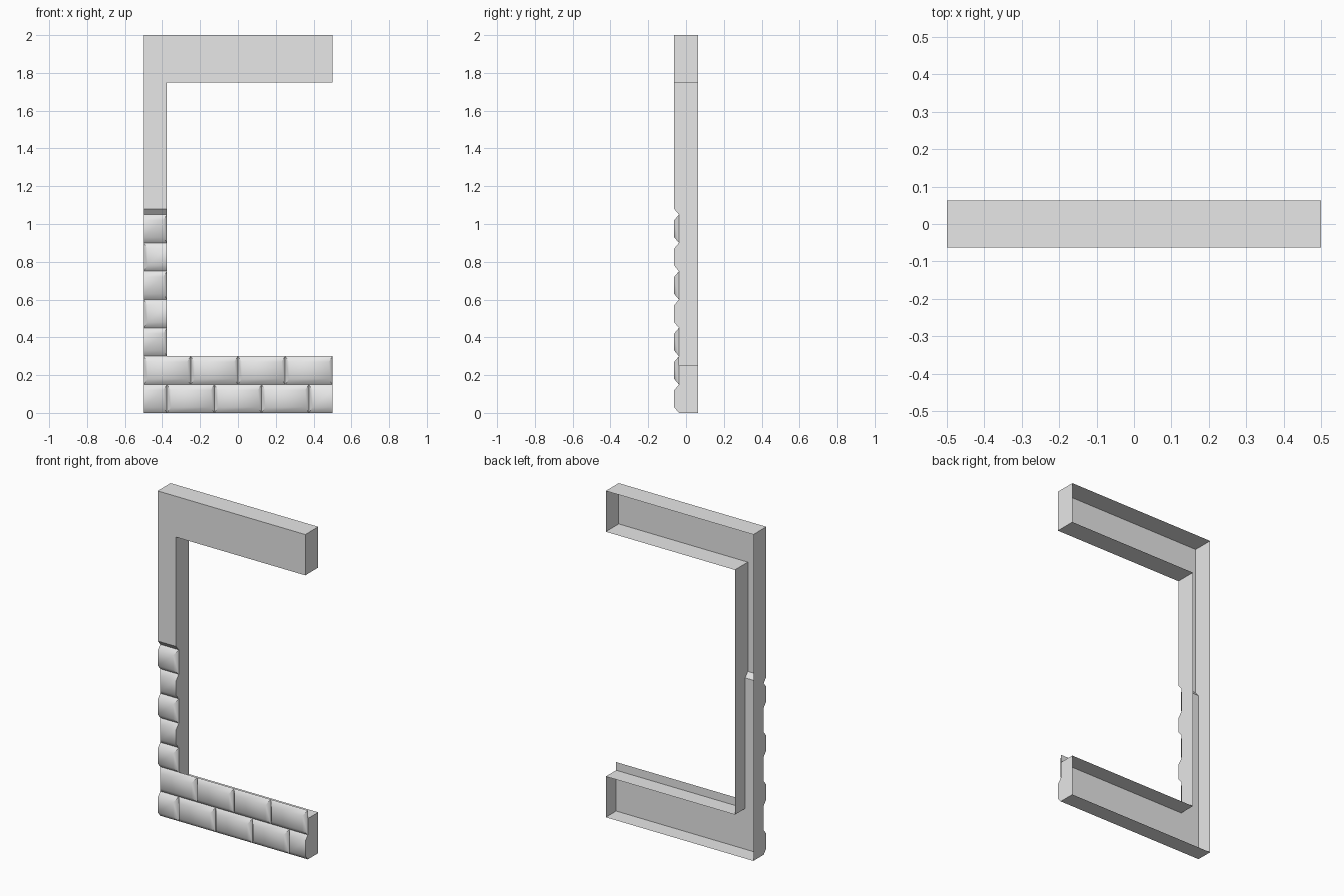
import bpy
import bmesh
import math
from mathutils import Vector

cube = bpy.data.objects.get("Cube")
if cube:
    bpy.data.objects.remove(cube, do_unlink=True)

# Overall sizes
LEFT, JAMB, RIGHT = -0.5, -0.375, 0.5
TOP, LINTEL, SILL = 2.0, 1.75, 0.25
BACK, FRONT, GROOVE = 0.0625, -0.0625, -0.0375
ROW, BRICK = 0.15, 0.25
SLOPE, END_SLOPE = 0.03, 0.02
ROWS, BASE_ROWS = 7, 2
BRICK_TOP = ROWS * ROW

grey = bpy.data.materials.new("plain grey")
grey.use_nodes = True
grey.diffuse_color = (0.8, 0.8, 0.8, 1)
grey.node_tree.nodes["Principled BSDF"].inputs["Base Color"].default_value = (0.8, 0.8, 0.8, 1)


def add_face(bm, points, outward):
    face = bm.faces.new([bm.verts.new(p) for p in points])
    face.normal_update()
    if face.normal.dot(Vector(outward)) < 0:
        face.normal_flip()


def make_object(name, bm, weld=True):
    if weld:
        bmesh.ops.remove_doubles(bm, verts=bm.verts[:], dist=0.0001)
    mesh = bpy.data.meshes.new(name)
    bm.to_mesh(mesh)
    bm.free()
    obj = bpy.data.objects.new(name, mesh)
    bpy.context.collection.objects.link(obj)
    mesh.materials.append(grey)
    return obj


def panel(name, corners, outward):
    bm = bmesh.new()
    add_face(bm, corners, outward)
    return make_object(name, bm)


def level_panel(name, x0, x1, front, z, up):
    panel(name, [(x0, front, z), (x1, front, z), (x1, BACK, z), (x0, BACK, z)], (0, 0, up))


def side_panel(name, x, z0, z1, bump_rows, outward):
    """Side wall whose front edge follows the cut bricks."""
    edge = [(GROOVE if z0 < BRICK_TOP else FRONT, z0)]
    for row in bump_rows:
        z = row * ROW
        edge += [(GROOVE, z), (FRONT, z + SLOPE), (FRONT, z + ROW - SLOPE), (GROOVE, z + ROW)]
    if z0 < BRICK_TOP < z1:
        edge += [(GROOVE, BRICK_TOP), (FRONT, BRICK_TOP + SLOPE)]
    edge.append((edge[-1][0], z1))
    edge += [(BACK, z1), (BACK, z0)]
    clean = [p for i, p in enumerate(edge) if p != edge[i - 1]]
    panel(name, [(x, y, z) for y, z in clean], (outward, 0, 0))


def add_brick(bm, x0, x1, z0, low, high):
    """Pillowed brick, cut flush where it passes the wall limits."""
    z1 = z0 + ROW
    a, b = max(x0, low), min(x1, high)
    ia = a if x0 < low - 0.001 else a + END_SLOPE
    ib = b if x1 > high + 0.001 else b - END_SLOPE
    outer = [bm.verts.new((x, GROOVE, z)) for x, z in ((a, z0), (b, z0), (b, z1), (a, z1))]
    inner = [bm.verts.new((x, FRONT, z)) for x, z in
             ((ia, z0 + SLOPE), (ib, z0 + SLOPE), (ib, z1 - SLOPE), (ia, z1 - SLOPE))]
    bm.faces.new(inner)
    for i in range(4):
        j = (i + 1) % 4
        if (i == 1 and ib == b) or (i == 3 and ia == a):
            continue
        bm.faces.new((outer[i], outer[j], inner[j], inner[i]))


def make_bricks(name, rows, low, high):
    bm = bmesh.new()
    for row in rows:
        x = LEFT - (BRICK / 2 if row % 2 == 0 else 0)
        while x < high - 0.001:
            add_brick(bm, x, x + BRICK, row * ROW, low, high)
            x += BRICK
    obj = make_object(name, bm, weld=False)
    bpy.ops.object.select_all(action='DESELECT')
    obj.select_set(True)
    bpy.context.view_layer.objects.active = obj
    bpy.ops.object.shade_smooth_by_angle(angle=math.radians(60))


# Brick courses on the base and up the jamb
make_bricks("base_bricks", range(BASE_ROWS), LEFT, RIGHT)
make_bricks("jamb_bricks", range(BASE_ROWS, ROWS), LEFT, JAMB)

# Flat mortar sheet behind the bricks
lip = BASE_ROWS * ROW
panel("mortar_sheet", [(x, GROOVE, z) for x, z in (
    (LEFT, 0), (RIGHT, 0), (RIGHT, lip), (JAMB, lip), (JAMB, BRICK_TOP), (LEFT, BRICK_TOP))],
    (0, -1, 0))

# Plain upper wall and the chamfer above the bricks
start = BRICK_TOP + SLOPE
panel("upper_wall", [(x, FRONT, z) for x, z in (
    (LEFT, start), (JAMB, start), (JAMB, LINTEL), (RIGHT, LINTEL), (RIGHT, TOP), (LEFT, TOP))],
    (0, -1, 0))
panel("wall_chamfer", [(LEFT, GROOVE, BRICK_TOP), (JAMB, GROOVE, BRICK_TOP),
                       (JAMB, FRONT, start), (LEFT, FRONT, start)], (0, -1, -1))

# Horizontal faces
level_panel("bottom_face", LEFT, RIGHT, GROOVE, 0, -1)
level_panel("sill", JAMB, RIGHT, GROOVE, SILL, 1)
level_panel("lintel_underside", JAMB, RIGHT, FRONT, LINTEL, -1)
level_panel("top_face", LEFT, RIGHT, FRONT, TOP, 1)

# Side faces
side_panel("outer_side", LEFT, 0, TOP, range(0, ROWS, 2), -1)
side_panel("jamb_side", JAMB, SILL, LINTEL, range(3, ROWS, 2), 1)
side_panel("base_end", RIGHT, 0, SILL, [0], 1)
side_panel("lintel_end", RIGHT, LINTEL, TOP, [], 1)
